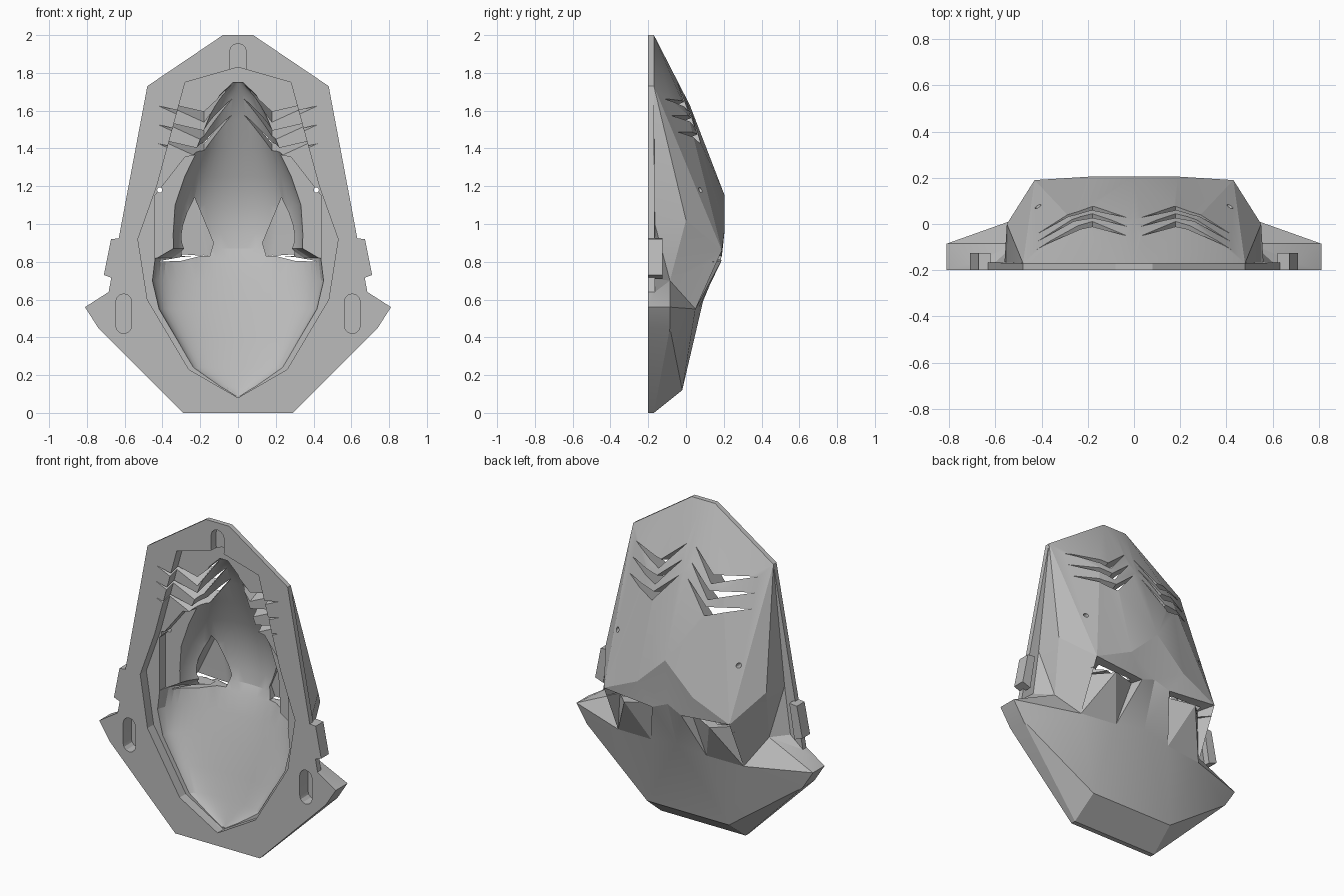
import bpy, bmesh, math

old = bpy.data.objects.get("Cube")
if old:
    bpy.data.objects.remove(old, do_unlink=True)

grey = bpy.data.materials.new("plain grey")
grey.use_nodes = True
grey.diffuse_color = (0.5, 0.5, 0.5, 1)
grey.node_tree.nodes["Principled BSDF"].inputs["Base Color"].default_value = (0.5, 0.5, 0.5, 1)


def finish(name, bm):
    bmesh.ops.remove_doubles(bm, verts=bm.verts, dist=0.0005)
    bmesh.ops.recalc_face_normals(bm, faces=bm.faces)
    mesh = bpy.data.meshes.new(name)
    bm.to_mesh(mesh)
    bm.free()
    mesh.materials.append(grey)
    ob = bpy.data.objects.new(name, mesh)
    bpy.context.collection.objects.link(ob)
    return ob


def prism(name, outline, y0, y1, rise=0):
    """Extrude an (x, z) outline along y, climbing by rise per unit."""
    bm = bmesh.new()
    a = [bm.verts.new((x, y0, z + rise * y0)) for x, z in outline]
    b = [bm.verts.new((x, y1, z + rise * y1)) for x, z in outline]
    bm.faces.new(a)
    bm.faces.new(b)
    n = len(a)
    for i in range(n):
        bm.faces.new((a[i], a[(i + 1) % n], b[(i + 1) % n], b[i]))
    return finish(name, bm)


def hull(name, points):
    bm = bmesh.new()
    for p in points:
        bm.verts.new(p)
    bmesh.ops.convex_hull(bm, input=bm.verts)
    return finish(name, bm)


def flip(points, s):
    return [(p[0] * s, *p[1:]) for p in points]


def pill(cx, cz, r, half):
    """Rounded slot outline."""
    pts = []
    for i in range(14):
        a = math.pi * (i if i < 7 else i - 1) / 6
        pts.append((cx + r * math.cos(a), cz + r * math.sin(a) + (half if i < 7 else -half)))
    return pts


# Faceted outer body, described as one half
RIM = dict(
    f0=(0, -.2, 2), f1=(.08, -.2, 2), f2=(.48, -.2, 1.73), f3=(.685, -.2, .64),
    f4=(.81, -.2, .56), f5=(.74, -.2, .45), f6=(.29, -.2, 0), f7=(0, -.2, 0),
    r0=(0, -.17, 2), r1=(.08, -.17, 2), r2=(.48, -.17, 1.73), r3=(.685, -.165, .64),
    r6=(.29, -.17, 0), r7=(0, -.17, 0))
SHELL = dict(
    foot=(.56, -.165, 1.0), heel=(.6, -.165, .71), step=(.51, -.085, .7),
    tip=(.81, -.085, .56), low=(.74, -.085, .45), wall=(.55, 0, 1.02),
    top=(0, .02, 1.63), temple=(.26, .01, 1.58), crest=(0, .205, 1.15), ridge=(.19, .205, .97),
    brow=(.43, .19, .86), bridge=(.1, .19, .83), mid=(0, .18, .87),
    in1=(.12, .12, .83), in2=(.38, .1, .84), spike=(.29, .19, .81),
    cheek=(.43, .05, .55), side=(.19, .07, .56), nose=(0, .09, .59),
    jaw=(.28, -.02, .12), chin=(0, -.02, .12))
FACES = [
    # Flat front and its edge
    "f0 f1 f2 f3 f4 f5 f6 f7",
    "f0 f1 r1 r0/f1 f2 r2 r1/f2 f3 r3 r2/f3 f4 tip r3/f4 f5 low tip/f5 f6 r6 low/f6 f7 r7 r6",
    # Side flange and wall
    "r2 r3 heel foot/r2 foot wall/foot heel step wall/heel r3 tip step",
    # Forehead
    "r0 r1 top/r1 temple top/r1 r2 temple/top temple ridge crest/temple r2 brow/temple brow ridge",
    # Brow and bridge
    "r2 wall brow/wall step brow/crest ridge bridge mid/ridge brow bridge/bridge brow in2 in1",
    # Cheek
    "in1 in2 spike/spike in2 cheek/spike cheek side/spike side in1/in1 bridge side",
    "bridge mid nose/bridge nose side/brow step cheek/brow cheek in2/step tip cheek/tip low cheek",
    # Jaw
    "low jaw cheek/cheek jaw side/side jaw nose/nose jaw chin/low r6 jaw/jaw r6 r7 chin",
]
bm = bmesh.new()
for s in (1, -1):
    v = {k: bm.verts.new((x * s, y, z)) for k, (x, y, z) in (RIM | SHELL).items()}
    for group in FACES:
        for face in group.split("/"):
            bm.faces.new([v[k] for k in face.split()])
bmesh.ops.remove_doubles(bm, verts=bm.verts, dist=0.0005)
bmesh.ops.triangulate(bm, faces=bm.faces)
body = finish("mask_body", bm)

cutters = []

# Stepped recess around the opening
half = [(.28, 1.75), (.43, 1.2), (.53, .92), (.48, .6), (.26, .23)]
outline = [(0, 1.83)] + half + [(0, .08)] + flip(half, -1)[::-1]
cutters.append(prism("recess_cutter", outline, -.3, -.14))

# Smooth hollow, lofted from arcs: height, half width, depth
ROWS = [(1.75, .03, -.12), (1.68, .1, -.07), (1.55, .16, -.01), (1.4, .22, .05), (1.25, .29, .11),
        (1.1, .34, .15), (.95, .35, .15), (.87, .35, .135), (.82, .44, .105), (.7, .455, .06),
        (.55, .42, .01), (.38, .32, -.04), (.24, .24, -.08), (.14, .1, -.115), (.09, .02, -.135)]
bm = bmesh.new()
N = 24
loops = []
for z, w, d in ROWS:
    loops.append([bm.verts.new((w * math.cos(math.pi * i / N),
                                -.16 + (d + .16) * abs(math.sin(math.pi * i / N)) ** .8, z))
                  for i in range(N + 1)])
for a, b in zip(loops, loops[1:]):
    for i in range(N + 1):
        j = (i + 1) % (N + 1)
        bm.faces.new((a[i], a[j], b[j], b[i]))
bm.faces.new(loops[0])
bm.faces.new(loops[-1])
bmesh.ops.triangulate(bm, faces=bm.faces)
cutters.append(finish("hollow_cutter", bm))

cutters.append(prism("top_slot_cutter", pill(0, 1.87, .045, .04), -.3, -.15))
for s in (1, -1):
    # Brow vents, cut square to the sloping forehead
    for zt in (1.79, 1.69, 1.59):
        vee = [(.03, zt), (.18, zt - .14), (.42, zt - .085), (.18, zt - .195)]
        cutters.append(prism("vent_cutter", flip(vee, s), -.3, .4, .4))
    # Shallow pocket beside the hollow
    pocket = [(.2, 1.37), (.28, 1.355), (.44, 1.15), (.44, .82), (.2, .82)]
    cutters.append(prism("pocket_cutter", flip(pocket, s), -.3, -.08))
    # Eye openings below the brow
    tri = [(.23, 1.14), (.31, .9), (.13, .9)]
    eye = [(x, y, z) for x, z in tri for y in (.02, .14)]
    eye += [(.15, .15, .83), (.38, .14, .83), (.15, .06, .83), (.36, .04, .83)]
    cutters.append(hull("eye_cutter", flip(eye, s)))
    slit = [(.18, .835), (.3, .825), (.44, .8), (.3, .805)]
    cutters.append(prism("slit_cutter", flip(slit, s), -.05, .3))
    # Strap slots and pin holes
    cutters.append(prism("strap_slot_cutter", pill(.605 * s, .525, .042, .063), -.3, -.12))
    cutters.append(prism("pin_hole_cutter", pill(.415 * s, 1.18, .013, .001), -.3, .3))
    # Side tabs
    tab = [(.62, .925), (.672, .92), (.71, .73), (.655, .71)]
    prism("side_tab_left" if s > 0 else "side_tab_right", flip(tab, s), -.2, -.125)

bpy.ops.object.select_all(action="DESELECT")
bpy.context.view_layer.objects.active = body
body.select_set(True)
for c in cutters:
    m = body.modifiers.new(c.name, "BOOLEAN")
    m.operation = "DIFFERENCE"
    m.solver = "EXACT"
    m.object = c
    bpy.ops.object.modifier_apply(modifier=m.name)
    bpy.data.objects.remove(c, do_unlink=True)
bpy.ops.object.shade_smooth_by_angle(angle=math.radians(16))
